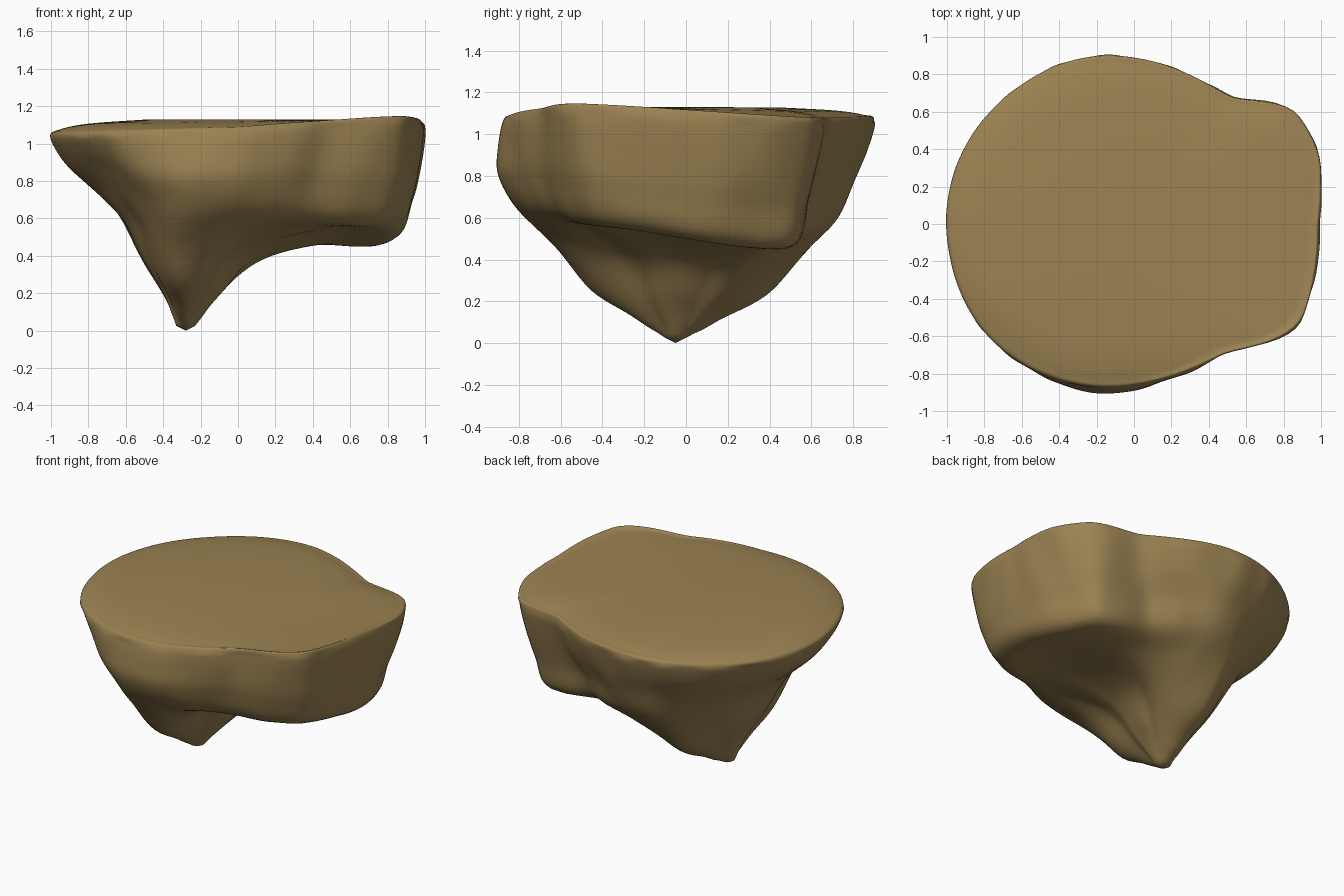
import bpy, bmesh, math
from mathutils import Vector, noise

if "Cube" in bpy.data.objects:
    bpy.data.objects.remove(bpy.data.objects["Cube"])

TIP = Vector((-0.28, -0.05, 0))
N, SUB = 180, 6

# rim outline of the flat top
RIM = [(1, .15), (.98, .4), (.88, .58), (.5, .69), (.1, .87), (-.17, .9), (-.75, .62),
       (-1, .1), (-.98, -.2), (-.73, -.65), (-.05, -.87), (.45, -.71), (.91, -.48), (.985, -.05)]

# rock profiles around the tip: angle, then radius / height from low to high
BODY = [(27, .4, .37, .8, .46, 1.13, .46, 1.22, .66),
        (45, .4, .3, .66, .44, .86, .53, .93, .7),
        (84, .44, .23, .6, .41, .76, .59, .85, .78),
        (120, .3, .3, .46, .52, .6, .7, .74, .86),
        (172, .22, .36, .33, .57, .45, .71, .6, .85),
        (222, .24, .33, .36, .57, .49, .72, .62, .87),
        (268, .4, .25, .58, .46, .74, .65, .83, .8),
        (315, .35, .41, .6, .54, .83, .62, .93, .8),
        (342, .4, .44, .8, .55, 1.1, .57, 1.21, .75)]


def around(table, a):
    """Monotone smooth blend of a table of (angle, values...) around the circle."""
    t = sorted(table)
    t = [(r[0] - 360, *r[1:]) for r in t[-2:]] + t + [(r[0] + 360, *r[1:]) for r in t[:3]]
    i = max(k for k in range(1, len(t) - 2) if t[k][0] <= a)
    p, b, c, d = t[i - 1:i + 3]
    h = c[0] - b[0]
    s = (a - b[0]) / h

    def slope(u, v, w, k):
        m, n = (v[k] - u[k]) / (v[0] - u[0]), (w[k] - v[k]) / (w[0] - v[0])
        return 0 if m * n <= 0 else 2 * m * n / (m + n)
    out = []
    for k in range(1, len(b)):
        m0, m1 = slope(p, b, c, k) * h, slope(b, c, d, k) * h
        out.append(b[k] * (1 + 2 * s) * (1 - s) ** 2 + m0 * s * (1 - s) ** 2
                   + c[k] * s * s * (3 - 2 * s) + m1 * s * s * (s - 1))
    return out


def spline(pts):
    """Catmull-Rom curve through the points."""
    q = [pts[0]] + pts + [pts[-1]]
    out = []
    for i in range(1, len(q) - 2):
        a, b, c, d = q[i - 1:i + 3]
        for j in range(SUB):
            s = j / SUB
            out.append(.5 * (2 * b + (c - a) * s + (2 * a - 5 * b + 4 * c - d) * s * s
                             + (3 * b - a - 3 * c + d) * s ** 3))
    return out + [pts[-1]]


rim_polar = [(math.degrees(math.atan2(y - TIP.y, x - TIP.x)) % 360,
              math.hypot(x - TIP.x, y - TIP.y)) for x, y in RIM]

bm = bmesh.new()
rings = []
for n in range(N):
    a = math.tau * n / N
    out_dir = Vector((math.cos(a), math.sin(a), 0))
    b = around(BODY, math.degrees(a))
    # rock side, from the blunt tip up to the rim
    side = [TIP + out_dir * b[i] + Vector((0, 0, b[i + 1])) for i in range(0, 8, 2)]
    root = TIP + (side[0] - TIP) * .5
    tip = TIP + out_dir * .05 + Vector((0, 0, .025))
    rim = TIP + out_dir * around(rim_polar, math.degrees(a))[0]
    rim.z = 1.07 + .03 * rim.x - .08 * max(rim.x, 0) * rim.y
    under = (side[-1] + rim) / 2 + out_dir * .015
    pts = [tip, root] + side + [under, rim]
    # gently domed top
    for f, k in ((.95, .4), (.8, .75), (.5, 1)):
        pts.append(Vector((rim.x * f, rim.y * f, rim.z + (1.128 - rim.z) * k)))
    line = spline(pts)
    # soft weathering on the rock side only
    for p in line[SUB // 2:7 * SUB]:
        p += out_dir * noise.noise(Vector((p.x * 5, p.y * 5, p.z * 2))) * .018
    rings.append([bm.verts.new(p) for p in line])
low, high = bm.verts.new(TIP), bm.verts.new((0, 0, 1.13))
for n in range(N):
    u, v = rings[n], rings[(n + 1) % N]
    for i in range(len(u) - 1):
        bm.faces.new((u[i], v[i], v[i + 1], u[i + 1]))
    bm.faces.new((low, v[0], u[0]))
    bm.faces.new((u[-1], v[-1], high))
bmesh.ops.recalc_face_normals(bm, faces=bm.faces)

mesh = bpy.data.meshes.new("floating_rock")
bm.to_mesh(mesh)
bm.free()
mesh.shade_smooth()
mat = bpy.data.materials.new("sandy brown")
mat.diffuse_color = (.33, .225, .085, 1)
mat.use_nodes = True
mat.node_tree.nodes["Principled BSDF"].inputs["Base Color"].default_value = mat.diffuse_color
mesh.materials.append(mat)
bpy.context.collection.objects.link(bpy.data.objects.new("floating_rock", mesh))
